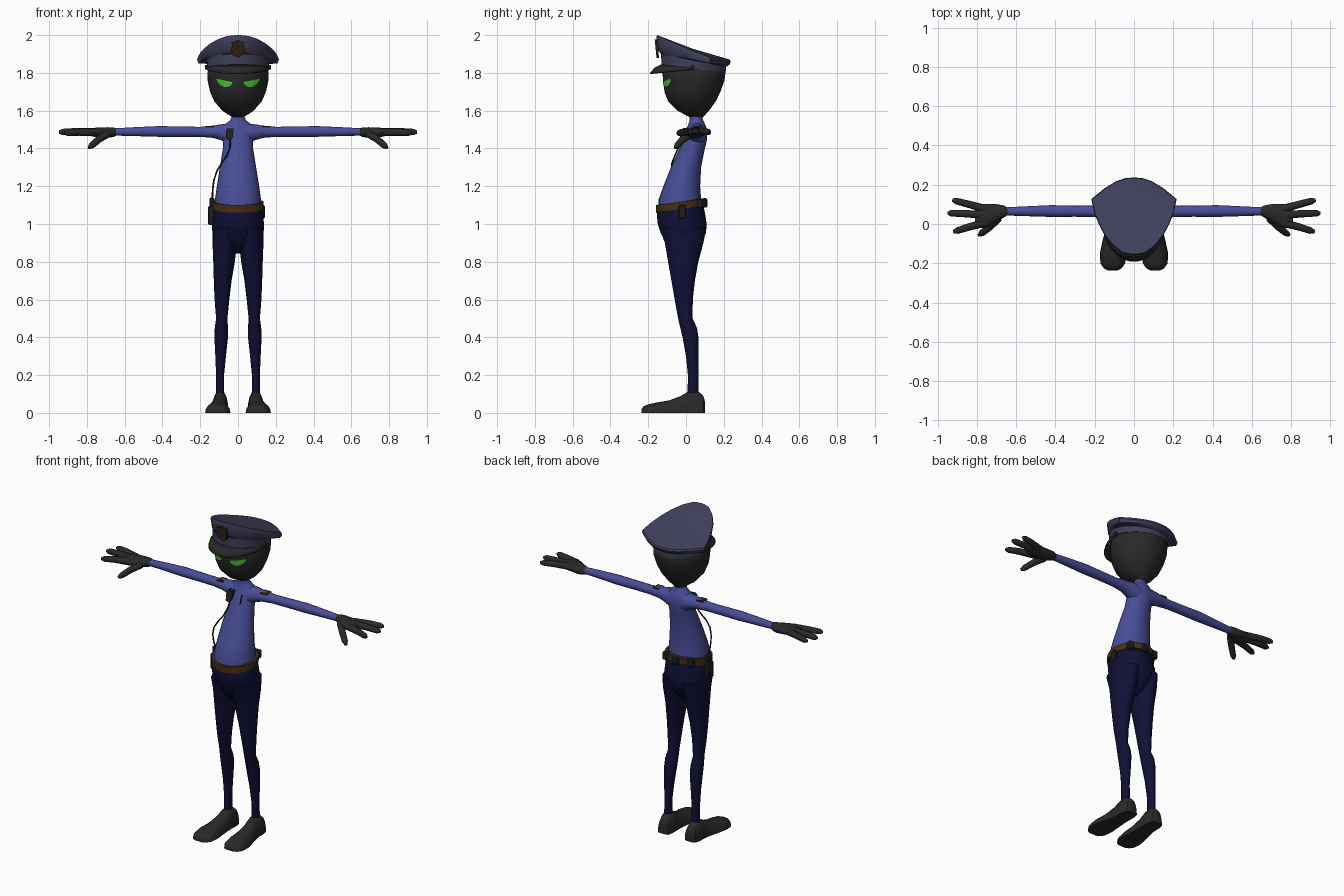
import bpy, bmesh
from math import sin, cos, pi, atan2, copysign
from mathutils import Vector
from mathutils.bvhtree import BVHTree

cube = bpy.data.objects.get("Cube")
if cube:
    bpy.data.objects.remove(cube)


def material(name, r, g, b):
    m = bpy.data.materials.new(name)
    m.use_nodes = True
    m.diffuse_color = (r, g, b, 1)
    m.node_tree.nodes["Principled BSDF"].inputs["Base Color"].default_value = (r, g, b, 1)
    return m


BLACK = material("soft black", .022, .022, .022)
SHIRT = material("shirt blue", .065, .075, .31)
NAVY = material("trouser navy", .005, .005, .038)
HAT = material("cap slate blue", .05, .05, .105)
BROWN = material("belt brown", .062, .027, .007)
BADGE = material("badge dark brown", .03, .015, .006)
GREEN = material("eye green", .08, .55, .04)
GEAR = material("gear black", .013, .013, .013)
made = []


def finish(name, bm, mat):
    bmesh.ops.recalc_face_normals(bm, faces=bm.faces)
    me = bpy.data.meshes.new(name)
    bm.to_mesh(me)
    bm.free()
    me.materials.append(mat)
    ob = bpy.data.objects.new(name, me)
    bpy.context.collection.objects.link(ob)
    made.append(ob)
    return ob


def loft(name, rings, mat, caps=True, closed=True):
    """Skin a list of equal-length point loops."""
    bm = bmesh.new()
    rows = [[bm.verts.new(p) for p in r] for r in rings]
    n = len(rows[0])
    for a, b in zip(rows, rows[1:]):
        for i in range(n if closed else n - 1):
            j = (i + 1) % n
            bm.faces.new((a[i], a[j], b[j], b[i]))
    if caps:
        for r in (rows[0], rows[-1]):
            mid = bm.verts.new(sum((v.co for v in r), Vector()) / n)
            for i in range(n):
                bm.faces.new((r[i], r[(i + 1) % n], mid))
    return finish(name, bm, mat)


def upright(name, sections, mat, n=20):
    """Sections are (z, centre x, half width, front y, back y)."""
    rings = []
    for z, cx, w, y0, y1 in sections:
        rings.append([(cx + w * cos(2 * pi * i / n),
                       (y0 + y1) / 2 + (y1 - y0) / 2 * sin(2 * pi * i / n), z) for i in range(n)])
    return loft(name, rings, mat)


def sideways(name, s, sections, mat, n=14):
    """Sections are (x, centre y, half depth, bottom z, top z), running along x."""
    return loft(name, [[(s * x, cy + d * cos(2 * pi * i / n),
                         (z0 + z1) / 2 + (z1 - z0) / 2 * sin(2 * pi * i / n)) for i in range(n)]
                       for x, cy, d, z0, z1 in sections], mat)


def tube(name, pts, radii, mat, n=10):
    pts = [Vector(p) for p in pts]
    rings = []
    for k, p in enumerate(pts):
        d = (pts[min(k + 1, len(pts) - 1)] - pts[max(k - 1, 0)]).normalized()
        u = d.cross(Vector((.13, .2, 1))).normalized()
        v = d.cross(u)
        rings.append([p + radii[k] * (u * cos(2 * pi * i / n) + v * sin(2 * pi * i / n)) for i in range(n)])
    return loft(name, rings, mat)


def plate(name, outline, at, tilt, thick, mat):
    """Flat outline in x and z, leaning back by tilt, facing the front."""
    return loft(name, [[(at[0] + x, at[1] + tilt * z + t, at[2] + z) for x, z in outline]
                       for t in (0, -thick)], mat)


def box(name, at, size, mat, bevel=.006):
    bm = bmesh.new()
    bmesh.ops.create_cube(bm, size=1)
    for v in bm.verts:
        v.co = Vector(at) + Vector(a * b for a, b in zip(v.co, size))
    bmesh.ops.bevel(bm, geom=bm.edges[:], offset=bevel, segments=1, affect='EDGES')
    return finish(name, bm, mat)


# Torso and neck
upright("torso", [(1.06, 0, .125, -.145, .09), (1.13, 0, .122, -.145, .08), (1.2, 0, .112, -.12, .075),
                  (1.3, 0, .096, -.08, .08), (1.4, 0, .08, -.035, .1), (1.45, 0, .08, -.018, .112),
                  (1.5, 0, .085, .002, .112), (1.53, 0, .066, .013, .1), (1.55, 0, .041, .02, .09),
                  (1.57, 0, .034, .018, .086), (1.62, 0, .034, .018, .086)], SHIRT)

# Trousers
upright("trouser_hips", [(1.11, 0, .125, -.14, .09), (1.06, 0, .134, -.155, .1), (1, 0, .137, -.15, .11),
                         (.95, 0, .136, -.133, .105), (.9, 0, .11, -.1, .08), (.86, 0, .05, -.07, .045),
                         (.845, 0, .015, -.04, .02)], NAVY)

for s, side in ((1, "left"), (-1, "right")):
    upright(side + "_trouser_leg",
            [(.98, s * .068, .066, -.14, .108), (.9, s * .07, .065, -.112, .092), (.8, s * .074, .057, -.095, .065),
             (.7, s * .081, .047, -.077, .047), (.6, s * .085, .039, -.06, .036), (.5, s * .086, .03, -.042, .035),
             (.45, s * .088, .035, -.03, .058), (.4, s * .089, .036, -.018, .066), (.3, s * .092, .028, 0, .066),
             (.2, s * .095, .021, .01, .066), (.07, s * .095, .021, .008, .068)], NAVY, 16)

    # Shoe: domed sections from heel to toe with a flat sole
    rings = []
    for y, cx, w, h in ((.1, .093, .025, .06), (.092, .093, .037, .09), (.06, .094, .044, .118),
                        (.01, .095, .044, .112), (-.03, .098, .048, .088), (-.09, .103, .058, .066),
                        (-.15, .107, .067, .056), (-.2, .108, .063, .045), (-.225, .108, .046, .035),
                        (-.236, .108, .026, .018)):
        ring = []
        for i in range(16):
            c, t = cos(pi * i / 8), sin(pi * i / 8)
            ring.append((s * (cx + w * copysign(abs(c) ** .8, c)), y, h * max(t, 0)))
        rings.append(ring)
    loft(side + "_shoe", rings, BLACK)

    # Sleeve
    sideways(side + "_sleeve", s,
             [(.02, .055, .055, 1.41, 1.535), (.06, .057, .052, 1.425, 1.533), (.09, .059, .045, 1.442, 1.529),
              (.13, .062, .037, 1.455, 1.522), (.2, .064, .029, 1.461, 1.515), (.3, .065, .028, 1.461, 1.517),
              (.42, .066, .03, 1.461, 1.519), (.55, .065, .025, 1.465, 1.513), (.67, .064, .02, 1.468, 1.506)], SHIRT)
    plate(side + "_shoulder_patch", [(-.025, 0), (.025, 0), (.02, .006), (-.02, .006)],
          (s * .15, .085, 1.513), 0, .05, BADGE if s < 0 else BROWN)

    # Glove
    sideways(side + "_palm", s,
             [(.645, .064, .02, 1.466, 1.508), (.66, .064, .029, 1.46, 1.512), (.69, .058, .042, 1.455, 1.513),
              (.73, .047, .056, 1.458, 1.512), (.77, .04, .062, 1.462, 1.509), (.795, .042, .056, 1.47, 1.503),
              (.81, .042, .04, 1.478, 1.497)], BLACK)
    fingers = {"back": ((.75, .075, 1.488), (.84, .1, 1.49), (.905, .117, 1.487), (.925, .122, 1.486)),
               "middle": ((.75, .045, 1.488), (.85, .052, 1.49), (.93, .055, 1.487), (.948, .055, 1.486)),
               "front": ((.75, .008, 1.486), (.84, -.015, 1.486), (.9, -.034, 1.482), (.92, -.04, 1.48)),
               "thumb": ((.69, .03, 1.478), (.735, -.015, 1.45), (.775, -.047, 1.415), (.79, -.057, 1.403))}
    for f, path in fingers.items():
        tube(side + "_" + f + "_finger", [(s * x, y, z) for x, y, z in path], (.021, .019, .017, .008), BLACK)

# Head
head = upright("head", [(1.565, 0, .03, .02, .09), (1.6, 0, .083, -.045, .122), (1.65, 0, .126, -.095, .158),
                        (1.7, 0, .148, -.114, .182), (1.76, 0, .161, -.122, .204), (1.8, 0, .162, -.124, .209),
                        (1.85, 0, .15, -.11, .19)], BLACK, 24)

# Angry eyes, laid onto the face
tree = BVHTree.FromPolygons([v.co for v in head.data.vertices], [p.vertices for p in head.data.polygons])
for s, side in ((1, "left"), (-1, "right")):
    rows = []
    for k in range(5):
        row = []
        for i in range(13):
            u = i / 12
            top = 1.752 + .016 * u
            low = top - .004 - .03 * sin(pi * u) ** .6
            x = s * (.028 + .084 * u)
            z = low + (top - low) * k / 4
            row.append(tree.ray_cast(Vector((x, -1, z)), Vector((0, 1, 0)))[0] + Vector((s * .001, -.005, 0)))
        rows.append(row)
    loft(side + "_eye", rows, GREEN, caps=False, closed=False)

# Cap: round band flaring into a shield-shaped tilted crown
half = [(0, .237), (.045, .233), (.09, .218), (.15, .182), (.217, .127), (.203, .06), (.18, 0), (.148, -.06),
        (.105, -.113), (.06, -.146), (.028, -.155), (0, -.157)]
outline = half + [(-x, y) for x, y in half[-2:0:-1]]
band_low, band_high, rim, lip, top = [], [], [], [], []
for x, y in outline:
    a = atan2(y - .04, x)
    bx, by = .165 * cos(a), .04 + .17 * sin(a)
    z_top = 2 - .33 * (y + .157) - .5 * x * x
    band_low.append((bx, by, 1.822 - .12 * (by - .04)))
    band_high.append((bx * 1.01, .04 + (by - .04) * 1.01, 1.866 - .2 * (by - .04)))
    rim.append((x * .96, .04 + (y - .04) * .96, 1.882 - .2 * (y - .04) - .3 * x * x))
    lip.append((x, y, z_top - .012))
    top.append((x * .98, .04 + (y - .04) * .98, z_top))
loft("cap_band", [band_low, band_high], HAT)
loft("cap_crown", [band_high, rim, lip, top], HAT)

inner, mid, outer = [], [], []
for i in range(21):
    a = pi + pi * i / 20
    f = -sin(a)
    inner.append((.166 * cos(a), .035 - .168 * f, 1.826 + .018 * f))
    mid.append((.168 * cos(a), .03 - .195 * f, 1.82 + .008 * f))
    outer.append((.164 * cos(a), .025 - .217 * f, 1.815 - .015 * f))
visor = loft("cap_visor", [inner, mid, outer], BLACK, caps=False, closed=False)
visor.modifiers.new("thickness", 'SOLIDIFY').thickness = .008

plate("cap_badge", [(0, -.05), (.027, -.036), (.037, -.01), (.031, .015), (.036, .034), (.015, .036), (0, .046),
                    (-.015, .036), (-.036, .034), (-.031, .015), (-.037, -.01), (-.027, -.036)],
      (0, -.148, 1.93), -.1, .013, BADGE)
for s, side in ((1, "left"), (-1, "right")):
    tube(side + "_cap_button", [(s * .155, .035, 1.83), (s * .172, .035, 1.83), (s * .176, .035, 1.83)],
         (.013, .013, .007), BADGE)

# Belt, tilted up toward the back
rings = []
for grow, dz in ((0, -.02), (.008, -.02), (.008, .02), (0, .02), (-.015, .02)):
    rings.append([((.128 + grow) * cos(pi * i / 14), -.028 + (.124 + grow) * sin(pi * i / 14),
                   1.098 + dz + .14 * .124 * sin(pi * i / 14)) for i in range(28)])
loft("belt", rings, BROWN, caps=False)

# Belt gear
box("back_pouch", (0, .1, 1.112), (.045, .025, .05), GEAR)
for s, side in ((1, "left"), (-1, "right")):
    box(side + "_rear_pouch", (s * .085, .072, 1.11), (.04, .035, .05), GEAR)
box("left_pouch", (.132, -.02, 1.065), (.02, .04, .07), GEAR)
box("holster", (-.142, -.025, 1.045), (.034, .05, .1), GEAR)
box("radio", (-.138, -.025, 1.115), (.026, .036, .05), GEAR)

# Chest gear
star = [((.026 if i % 2 == 0 else .013) * sin(pi * i / 7) for _ in (0,)) for i in range(14)]
star = [(next(x), (.026 if i % 2 == 0 else .013) * cos(pi * i / 7)) for i, x in enumerate(star)]
plate("chest_star", star, (.036, -.005, 1.465), .35, .014, GEAR)
plate("shoulder_microphone", [(-.016, -.028), (.006, -.034), (.018, -.01), (.02, .03), (-.014, .032), (-.021, .01)],
      (-.044, -.003, 1.475), .35, .024, GEAR)
tube("radio_cord", [(-.04, -.022, 1.445), (-.043, -.04, 1.405), (-.06, -.06, 1.36), (-.088, -.075, 1.32),
                    (-.112, -.078, 1.28), (-.128, -.068, 1.23), (-.134, -.05, 1.18), (-.136, -.03, 1.13)],
     [.0045] * 8, GEAR, 6)

# Smooth shading with crisp edges
bpy.ops.object.select_all(action='DESELECT')
for ob in made:
    ob.select_set(True)
bpy.context.view_layer.objects.active = made[0]
bpy.ops.object.shade_smooth_by_angle(angle=pi / 4.5)
